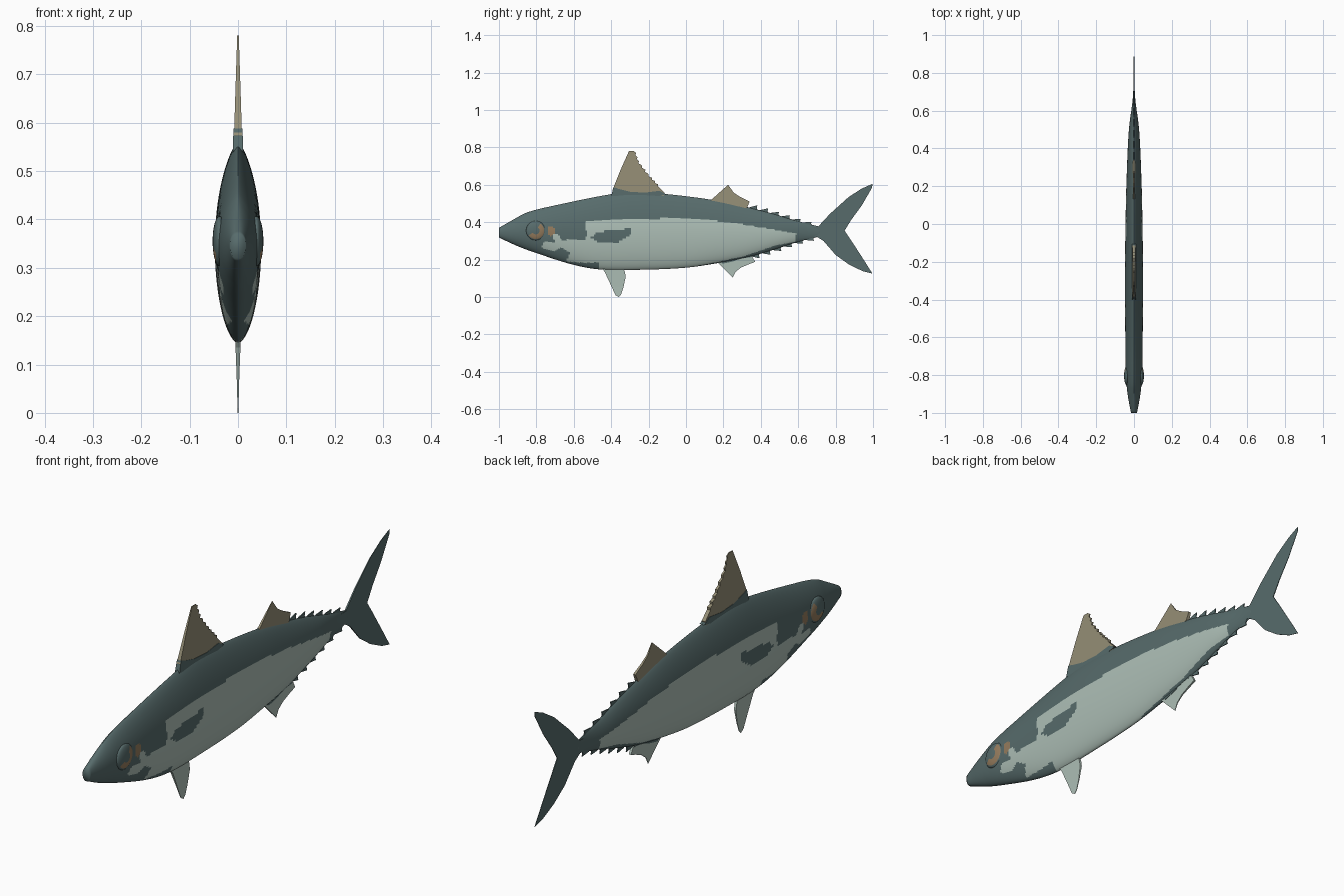
import bpy, bmesh, math
from mathutils import Vector

if "Cube" in bpy.data.objects:
    bpy.data.objects.remove(bpy.data.objects["Cube"])


def material(name, rgb):
    m = bpy.data.materials.new(name)
    m.diffuse_color = (*rgb, 1)
    m.use_nodes = True
    m.node_tree.nodes["Principled BSDF"].inputs["Base Color"].default_value = m.diffuse_color
    return m


DARK = material("slate back", (0.095, 0.148, 0.148))
SILVER = material("silver belly", (0.42, 0.52, 0.47))
TAN = material("tan fin", (0.30, 0.27, 0.18))
AMBER = material("amber eye", (0.30, 0.20, 0.11))


def finish(name, bm, mats, smooth=True):
    bmesh.ops.recalc_face_normals(bm, faces=bm.faces)
    me = bpy.data.meshes.new(name)
    for f in bm.faces:
        f.smooth = smooth
    bm.to_mesh(me)
    bm.free()
    for m in mats:
        me.materials.append(m)
    ob = bpy.data.objects.new(name, me)
    bpy.context.collection.objects.link(ob)
    return ob


def curve(pts, t):
    """Smooth value through (t, value) pairs."""
    n = len(pts)
    i = 0
    while i < n - 2 and t > pts[i + 1][0]:
        i += 1

    def slope(k):
        a, b = pts[max(k - 1, 0)], pts[min(k + 1, n - 1)]
        return (b[1] - a[1]) / (b[0] - a[0])
    (t0, v0), (t1, v1) = pts[i], pts[i + 1]
    h = t1 - t0
    s = (t - t0) / h
    return (v0 * (2*s**3 - 3*s*s + 1) + v1 * (3*s*s - 2*s**3)
            + h * (slope(i) * (s**3 - 2*s*s + s) + slope(i + 1) * (s**3 - s*s)))


def inside(p, poly):
    hit = False
    for (ay, az), (by, bz) in zip(poly, poly[1:] + poly[:1]):
        if (az > p[1]) != (bz > p[1]) and p[0] < ay + (p[1] - az) * (by - ay) / (bz - az):
            hit = not hit
    return hit


# Body outline: back line, belly line and half width along y
TOP = [(-1, .37), (-.93, .41), (-.85, .452), (-.7, .49), (-.4, .55), (-.28, .56), (-.1, .55),
       (.15, .518), (.3, .487), (.45, .45), (.6, .405), (.72, .375)]
BOTTOM = [(-1, .318), (-.9, .272), (-.8, .235), (-.6, .172), (-.45, .147), (-.2, .147),
          (0, .157), (.15, .178), (.3, .205), (.45, .247), (.6, .295), (.72, .325)]
WIDTH = [(-1, .016), (-.9, .034), (-.8, .043), (-.6, .046), (-.3, .048), (0, .045),
         (.25, .039), (.5, .027), (.65, .008), (.72, .003)]

# Painted areas on the flank, as (y, z) outlines
FLANK = [(-.54, .40), (-.35, .42), (.02, .42), (.235, .40), (.5, .355), (.59, .34), (.58, .295),
         (.475, .275), (.315, .22), (.18, .19), (.05, .165), (.0, .1), (-.46, .1), (-.465, .185),
         (-.54, .183), (-.64, .19), (-.62, .24), (-.67, .265), (-.71, .245), (-.775, .265),
         (-.755, .30), (-.70, .292), (-.715, .335), (-.685, .34), (-.66, .30), (-.61, .312),
         (-.54, .30), (-.53, .335)]
BLOTCH = [(-.51, .32), (-.47, .35), (-.38, .355), (-.30, .37), (-.29, .335), (-.36, .295), (-.47, .29)]
BROW = [(-.62, .40), (-.58, .41), (-.60, .37), (-.63, .345), (-.70, .352), (-.69, .375)]


def build_body():
    bm = bmesh.new()
    steps, seg = 190, 112
    mid = .346
    rings = []
    for i in range(steps + 1):
        y = -1 + 1.72 * i / steps
        top, bot, w = curve(TOP, y), curve(BOTTOM, y), curve(WIDTH, y)
        nose = max(0, 1 - (y + 1) / .12)
        ring = []
        for k in range(seg):
            a = 2 * math.pi * k / seg
            s, c = math.sin(a), math.cos(a)
            power = (1.45 if c > 0 else 1.15) * (1 - nose) + .8 * nose
            x = math.copysign(w * abs(s) ** power, s)
            z = mid + c * ((top - mid) if c > 0 else (mid - bot))
            ring.append(bm.verts.new((x, y, z)))
        rings.append(ring)
    for r0, r1 in zip(rings, rings[1:]):
        for k in range(seg):
            n = (k + 1) % seg
            bm.faces.new((r0[k], r0[n], r1[n], r1[k]))
    bm.faces.new(rings[0])
    bm.faces.new(rings[-1])
    for f in bm.faces:
        c = f.calc_center_median()
        p = (c.y, c.z)
        if inside(p, FLANK) and not inside(p, BLOTCH):
            f.material_index = 1
        elif ((c.y + .72) / .022) ** 2 + ((c.z - .352) / .026) ** 2 < 1:
            f.material_index = 2
        elif inside(p, BROW) and c.z < .35:
            f.material_index = 1
    return finish("body", bm, [DARK, SILVER, AMBER])


def fin(name, outline, mat, thick):
    """Thin two-sided fin from a (y, z) outline; thick(y, z) gives half thickness."""
    bm = bmesh.new()
    sides = [[bm.verts.new((s * thick(y, z), y, z)) for y, z in outline] for s in (1, -1)]
    for side in sides:
        bm.faces.new(side)
    n = len(outline)
    for i in range(n):
        j = (i + 1) % n
        bm.faces.new((sides[0][i], sides[0][j], sides[1][j], sides[1][i]))
    bmesh.ops.recalc_face_normals(bm, faces=bm.faces)
    bmesh.ops.triangulate(bm, faces=[f for f in bm.faces if len(f.verts) > 4])
    return finish(name, bm, [mat], smooth=False)


def ragged(pts, teeth, depth):
    """Trailing edge broken into small backward teeth."""
    out = []
    for a, b in zip(pts, pts[1:]):
        for k in range(teeth):
            p = Vector(a).lerp(Vector(b), k / teeth)
            q = Vector(a).lerp(Vector(b), (k + .6) / teeth)
            out += [tuple(p), (q.x + depth, q.y + depth * .4)]
    return out + [pts[-1]]


build_body()

# Back fins
fin("front_dorsal_fin",
    [(-.385, .54), (-.392, .575), (-.35, .68), (-.305, .78)]
    + ragged([(-.28, .78), (-.255, .715), (-.2, .645), (-.15, .592)], 3, .008)
    + [(-.115, .558), (-.12, .54)],
    TAN, lambda y, z: max(.0012, .009 - .032 * (z - .55)))
fin("front_dorsal_base", [(-.40, .54), (-.388, .588), (-.36, .578), (-.3, .563), (-.22, .558),
                          (-.14, .568), (-.105, .548), (-.2, .53)], DARK,
    lambda y, z: max(.004, .0105 - .03 * (z - .55)))
fin("rear_dorsal_fin", [(.13, .515), (.18, .56), (.225, .60), (.255, .558), (.29, .535),
                        (.34, .51), (.325, .475), (.2, .49)],
    TAN, lambda y, z: max(.001, .006 - .05 * (z - .5)))

# Tail fin
fin("tail_fin", [(.66, .375), (.705, .375), (.77, .445), (.87, .535), (.94, .58), (.997, .605),
                 (.995, .585), (.94, .49), (.885, .415), (.848, .355), (.885, .30), (.94, .215),
                 (.997, .125), (.945, .138), (.87, .175), (.80, .225), (.735, .30), (.70, .322), (.66, .325)],
    DARK, lambda y, z: max(.0008, .004 - .012 * (y - .66)))

# Belly fins
fin("pelvic_fin", [(-.46, .165), (-.435, .135), (-.40, .06), (-.377, .01), (-.36, 0), (-.348, .012),
                   (-.335, .05), (-.322, .11), (-.328, .14), (-.345, .165)],
    SILVER, lambda y, z: max(.001, .006 * z / .16))
fin("anal_fin", [(.16, .195), (.20, .155), (.25, .105), (.265, .135), (.295, .158), (.335, .175),
                 (.37, .188), (.355, .215), (.30, .225), (.22, .21)],
    SILVER, lambda y, z: max(.001, .005 - .05 * (.2 - z)))
fin("anal_fin_base", [(.17, .20), (.195, .178), (.25, .19), (.30, .208), (.345, .212), (.36, .235), (.25, .22)],
    DARK, lambda y, z: .0058)

# Rows of finlets along the tail stem
for i in range(6):
    y = .34 + .058 * i
    for name, line, d in (("upper_finlet", TOP, 1), ("lower_finlet", BOTTOM, -1)):
        yy = y if d > 0 else y + .012
        z0, z1 = curve(line, yy), curve(line, yy + .045)
        size = .024 - .0015 * i
        fin(f"{name}_{i + 1}", [(yy - .01, z0 - d * .012), (yy, z0 + d * .002), (yy + .042, z1 + d * size),
                                (yy + .038, z1 + d * .006), (yy + .05, z1 - d * .012)],
            DARK, lambda y, z: .002)

# Eyes: dark domed pupil with an amber crescent below and behind
for side, label in ((1, "right_eye"), (-1, "left_eye")):
    bm = bmesh.new()
    bmesh.ops.create_uvsphere(bm, u_segments=32, v_segments=24, radius=1)
    for v in bm.verts:
        a, b, c = v.co
        v.co = (side * (.038 + .0145 * c), -.803 + .052 * a, .355 + .052 * b)
    for f in bm.faces:
        c = f.calc_center_median()
        dy, dz = (c.y + .803) / .052, (c.z - .355) / .052
        r = math.hypot(dy, dz)
        if .4 < r < .88 and dy - dz > -.15:
            f.material_index = 1
    finish(label, bm, [DARK, AMBER])
